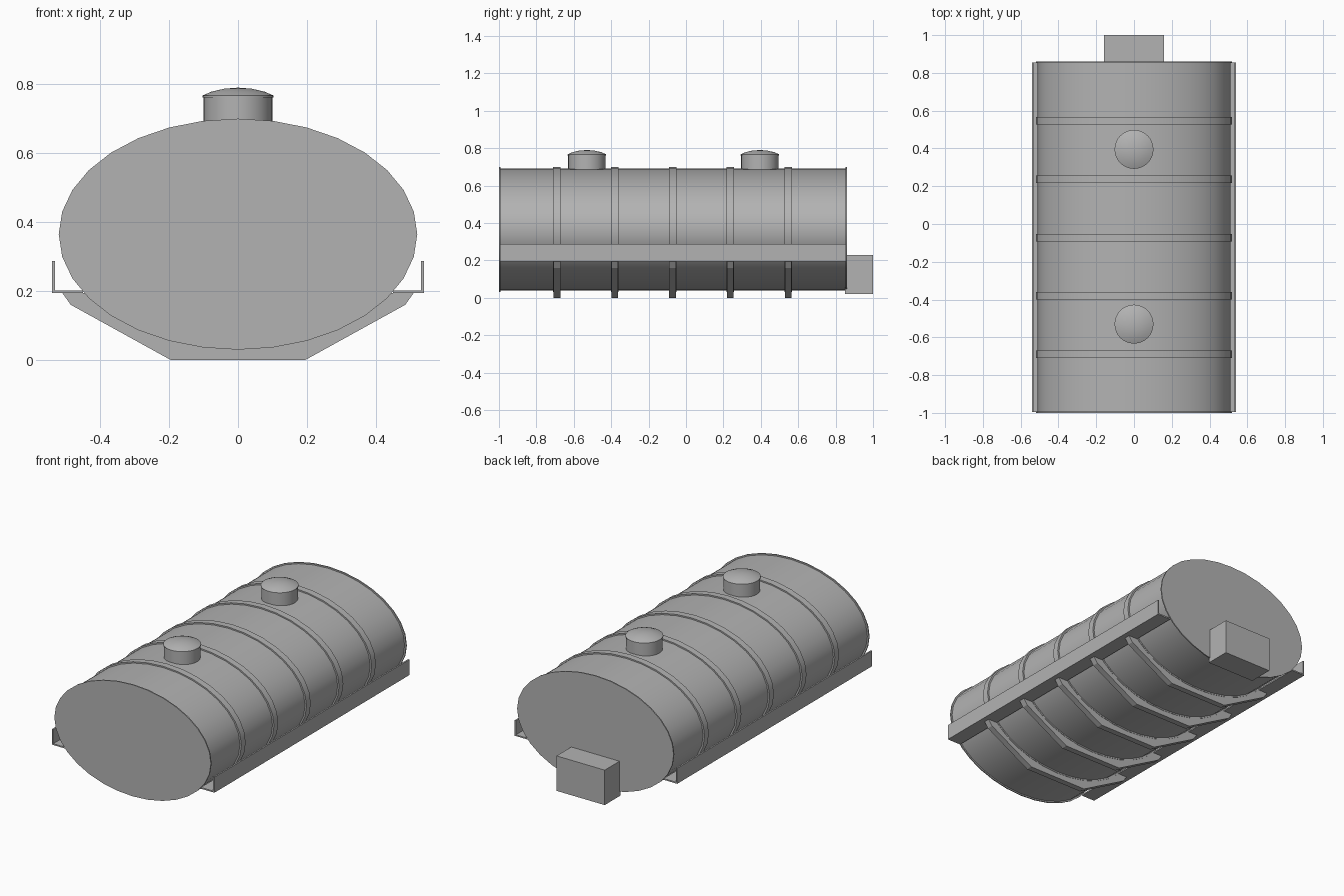
import bpy, math

if "Cube" in bpy.data.objects:
    bpy.data.objects.remove(bpy.data.objects["Cube"])

grey = bpy.data.materials.new("grey steel")
grey.diffuse_color = (0.45, 0.45, 0.45, 1)
grey.use_nodes = True
grey.node_tree.nodes["Principled BSDF"].inputs["Base Color"].default_value = grey.diffuse_color
CZ = 0.365          # height of the tank axis
SIDES = 32


def add(name, verts, faces, smooth=True):
    mesh = bpy.data.meshes.new(name)
    mesh.from_pydata(verts, [], faces)
    mesh.materials.append(grey)
    ob = bpy.data.objects.new(name, mesh)
    bpy.context.collection.objects.link(ob)
    bpy.ops.object.select_all(action='DESELECT')
    ob.select_set(True)
    bpy.context.view_layer.objects.active = ob
    bpy.ops.object.mode_set(mode='EDIT')
    bpy.ops.mesh.select_all(action='SELECT')
    bpy.ops.mesh.normals_make_consistent(inside=False)
    bpy.ops.object.mode_set(mode='OBJECT')
    if smooth:
        bpy.ops.object.shade_smooth_by_angle(angle=math.radians(35))
    return ob


def extrude(name, outline, y0, y1, smooth=True):
    """Closed prism along y from an (x, z) outline."""
    n = len(outline)
    verts = [(x, y, z) for y in (y0, y1) for x, z in outline]
    faces = [tuple(range(n)), tuple(range(n, 2 * n))]
    faces += [(i, (i + 1) % n, (i + 1) % n + n, i + n) for i in range(n)]
    return add(name, verts, faces, smooth)


def ellipse(rx, rz, n=SIDES):
    return [(rx * math.cos(2 * math.pi * i / n), CZ + rz * math.sin(2 * math.pi * i / n))
            for i in range(n)]


def lathe(name, y, profile, n=32):
    """Round part about a vertical axis, closed to a point on top."""
    verts = [(r * math.cos(2 * math.pi * i / n), y + r * math.sin(2 * math.pi * i / n), z)
             for r, z in profile[:-1] for i in range(n)]
    verts.append((0, y, profile[-1][1]))
    rings = len(profile) - 1
    faces = [(k * n + i, k * n + (i + 1) % n, (k + 1) * n + (i + 1) % n, (k + 1) * n + i)
             for k in range(rings - 1) for i in range(n)]
    faces += [((rings - 1) * n + i, (rings - 1) * n + (i + 1) % n, rings * n) for i in range(n)]
    faces.append(tuple(range(n)))
    return add(name, verts, faces)


# Tank shell and slightly larger end plates
extrude("tank_shell", ellipse(0.51, 0.327), -0.995, 0.855)
extrude("front_end_plate", ellipse(0.52, 0.335), -1.0, -0.993)
extrude("back_end_plate", ellipse(0.52, 0.335), 0.853, 0.86)

# Straps with a cradle bracket below each one
a0 = math.asin((0.195 - CZ) / 0.33)
arc = []
for i in range(17):
    a = a0 + (-math.pi - 2 * a0) * i / 16
    arc.append((0.515 * math.cos(a), CZ + 0.331 * math.sin(a)))
cradle = [(-0.51, 0.195), (-0.485, 0.16), (-0.195, 0), (0.195, 0), (0.485, 0.16), (0.51, 0.195)]
for k in range(5):
    y = -0.69 + 0.309 * k
    extrude(f"strap_{k + 1}", ellipse(0.52, 0.335), y - 0.02, y + 0.02)
    extrude(f"cradle_{k + 1}", cradle + arc, y - 0.018, y + 0.018, smooth=False)

# Angle-section side rails
rail = [(0.45, 0.194), (0.54, 0.194), (0.54, 0.287), (0.531, 0.287), (0.531, 0.202), (0.45, 0.202)]
for side, s in (("right", 1), ("left", -1)):
    extrude(f"{side}_rail", [(s * x, z) for x, z in rail], -0.995, 0.855, smooth=False)

# Filler hatches with domed lids
for name, y in (("front_hatch", -0.53), ("back_hatch", 0.395)):
    lathe(name, y, [(0.1, 0.66), (0.1, 0.762), (0.103, 0.762), (0.103, 0.767),
                    (0.078, 0.778), (0.04, 0.787), (0, 0.79)])

# Valve box on the back end
extrude("valve_box", [(-0.16, 0.02), (0.16, 0.02), (0.16, 0.23), (-0.16, 0.23)], 0.85, 1.0, smooth=False)
